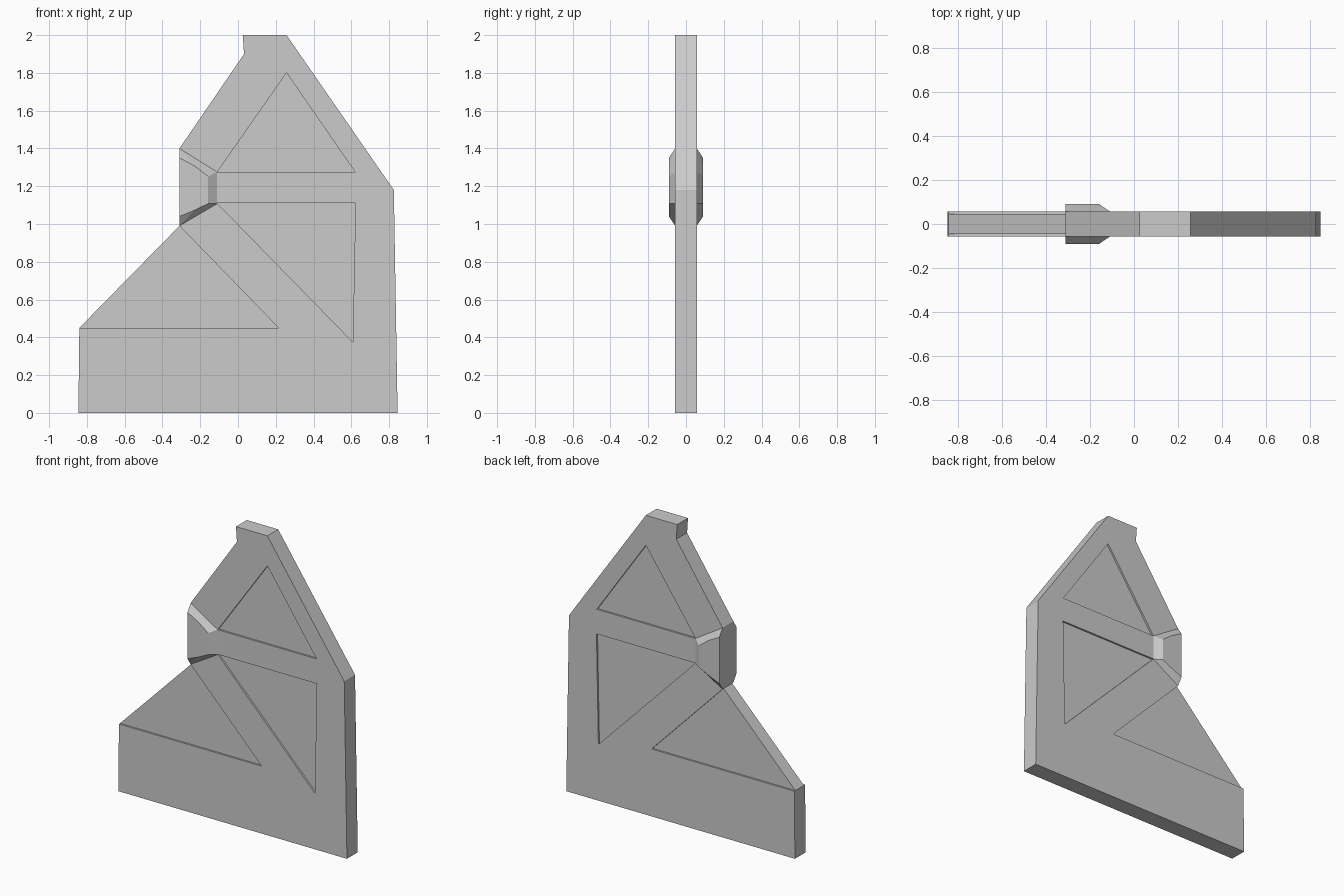
import bpy, bmesh

if "Cube" in bpy.data.objects:
    bpy.data.objects.remove(bpy.data.objects["Cube"])

HALF = 0.057      # half thickness of the plate
RECESS = 0.045    # half thickness inside the recessed panels
BOSS = 0.09       # half thickness at the raised boss


def make_object(name, bm):
    bmesh.ops.recalc_face_normals(bm, faces=bm.faces)
    mesh = bpy.data.meshes.new(name)
    bm.to_mesh(mesh)
    bm.free()
    obj = bpy.data.objects.new(name, mesh)
    bpy.context.collection.objects.link(obj)
    return obj


def prism(name, profile, y0, y1):
    bm = bmesh.new()
    face = bm.faces.new([bm.verts.new((x, y0, z)) for x, z in profile])
    top = bmesh.ops.extrude_face_region(bm, geom=[face])["geom"]
    for v in top:
        if isinstance(v, bmesh.types.BMVert):
            v.co.y = y1
    return make_object(name, bm)


# Main gusset plate
outline = [(-0.845, 0), (0.845, 0), (0.825, 1.18), (0.257, 2), (0.025, 2),
           (0.032, 1.9), (-0.31, 1.4), (-0.31, 0.99), (-0.84, 0.45)]
plate = prism("gusset_plate", outline, -HALF, HALF)

# Shallow triangular panels cut in both faces; the lower one runs out the edge
panels = [
    [(-0.11, 1.275), (0.257, 1.8), (0.62, 1.275)],
    [(-0.11, 1.11), (0.622, 1.11), (0.608, 0.375)],
    [(0.215, 0.45), (-0.36, 1.0414), (-1.0, 0.45)],
]
for i, tri in enumerate(panels):
    for side in (-1, 1):
        cutter = prism(f"panel_cutter_{i}_{side}", tri, side * RECESS, side * 0.2)
        cutter.hide_render = True
        cutter.hide_viewport = True
        mod = plate.modifiers.new("panel", 'BOOLEAN')
        mod.operation = 'DIFFERENCE'
        mod.solver = 'EXACT'
        mod.object = cutter

# Raised chamfered boss at the inner notch, mirrored to the back face
base = [(-0.31, 1.4), (-0.11, 1.275), (-0.11, 1.108), (-0.31, 0.99)]
crown = [(-0.31, 1.35), (-0.23, 1.307), (-0.158, 1.252),
         (-0.158, 1.108), (-0.23, 1.073), (-0.31, 1.04)]
bm = bmesh.new()
b = [bm.verts.new((x, -HALF, z)) for x, z in base]
c = [bm.verts.new((x, -BOSS, z)) for x, z in crown]
for loop in (c, [b[0], c[0], c[1]], [b[0], c[1], c[2], b[1]],
             [b[1], c[2], c[3], b[2]], [b[2], c[3], c[4], b[3]],
             [b[3], c[4], c[5]], [b[3], c[5], c[0], b[0]]):
    bm.faces.new(loop)
boss = make_object("notch_boss", bm)
# make the open shell face outward, then mirror it
if boss.data.polygons[0].normal.y > 0:
    boss.data.flip_normals()
boss.modifiers.new("mirror", 'MIRROR').use_axis = (False, True, False)
